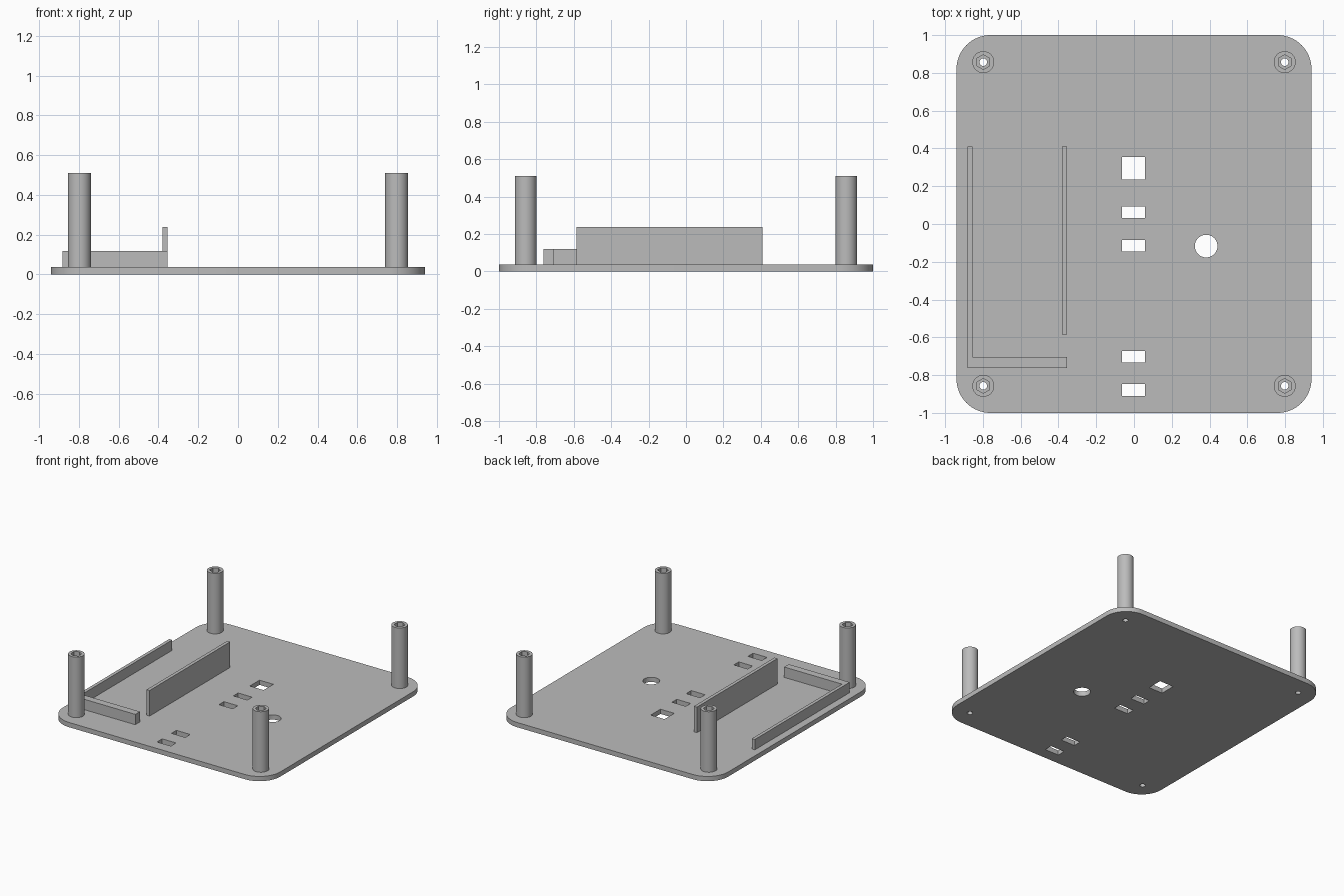
import bpy, bmesh
from math import cos, sin, pi

cube = bpy.data.objects.get("Cube")
if cube:
    bpy.data.objects.remove(cube, do_unlink=True)

grey = bpy.data.materials.new("plain_grey")
grey.use_nodes = True
colour = (0.5, 0.5, 0.5, 1)
grey.diffuse_color = colour
grey.node_tree.nodes["Principled BSDF"].inputs["Base Color"].default_value = colour


def arc(x, y, r, n, start=0.0, sweep=2 * pi, closed=True):
    """Points on a circle, or on an open arc that includes both ends."""
    steps = n if closed else n - 1
    return [(x + r * cos(start + sweep * i / steps),
             y + r * sin(start + sweep * i / steps)) for i in range(n)]


def rect(x0, x1, y0, y1):
    return [(x0, y0), (x1, y0), (x1, y1), (x0, y1)]


def prism(name, outline, z0, z1):
    """Extrude a flat outline between two heights."""
    bm = bmesh.new()
    face = bm.faces.new([bm.verts.new((x, y, z0)) for x, y in outline])
    ext = bmesh.ops.extrude_face_region(bm, geom=[face])["geom"]
    for v in ext:
        if isinstance(v, bmesh.types.BMVert):
            v.co.z = z1
    bmesh.ops.recalc_face_normals(bm, faces=bm.faces[:])
    mesh = bpy.data.meshes.new(name)
    bm.to_mesh(mesh)
    bm.free()
    mesh.materials.append(grey)
    ob = bpy.data.objects.new(name, mesh)
    bpy.context.collection.objects.link(ob)
    return ob


def activate(ob):
    bpy.ops.object.select_all(action="DESELECT")
    ob.select_set(True)
    bpy.context.view_layer.objects.active = ob


def cut(ob, outline, z0, z1):
    """Cut a prism-shaped opening out of an object."""
    cutter = prism("cutter", outline, z0, z1)
    cutter.hide_render = True
    mod = ob.modifiers.new("opening", "BOOLEAN")
    mod.operation, mod.solver, mod.object = "DIFFERENCE", "EXACT", cutter
    activate(ob)
    bpy.ops.object.modifier_apply(modifier=mod.name)
    bpy.data.objects.remove(cutter, do_unlink=True)


def smooth(ob):
    activate(ob)
    bpy.ops.object.shade_smooth_by_angle(angle=pi / 6)


HALF_X, HALF_Y, THICK = 0.94, 1.0, 0.037
CORNER, POST_X, POST_Y, POST_TOP = 0.18, 0.798, 0.857, 0.51

# Base plate with rounded corners
outline = []
for i, (sx, sy) in enumerate([(1, 1), (-1, 1), (-1, -1), (1, -1)]):
    outline += arc(sx * (HALF_X - CORNER), sy * (HALF_Y - CORNER), CORNER,
                   17, i * pi / 2, pi / 2, closed=False)
plate = prism("base_plate", outline, 0, THICK)

# Slots along the middle, square window and round opening
for y0, y1 in [(0.235, 0.355), (0.033, 0.092), (-0.146, -0.084),
               (-0.733, -0.672), (-0.91, -0.846)]:
    cut(plate, rect(-0.063, 0.057, y0, y1), -0.1, 0.1)
cut(plate, arc(0.382, -0.117, 0.06, 48), -0.1, 0.1)

# Corner posts with a screw hole and a hexagonal nut pocket on top
for side, sx in (("left", 1), ("right", -1)):
    for end, sy in (("back", 1), ("front", -1)):
        x, y = sx * POST_X, sy * POST_Y
        hole = arc(x, y, 0.02, 24)
        cut(plate, hole, -0.1, 0.1)
        post = prism(f"{end}_{side}_post", arc(x, y, 0.058, 48), THICK, POST_TOP)
        cut(post, hole, 0, 1)
        cut(post, arc(x, y, 0.039, 6, pi / 2), POST_TOP - 0.05, 1)
        smooth(post)
smooth(plate)

# Low L-shaped rail and the tall divider beside it
prism("corner_rail", [(-0.882, -0.762), (-0.355, -0.762), (-0.355, -0.705),
                      (-0.856, -0.705), (-0.856, 0.41), (-0.882, 0.41)],
      THICK, 0.118)
prism("tall_divider", rect(-0.381, -0.355, -0.585, 0.41), THICK, 0.237)
